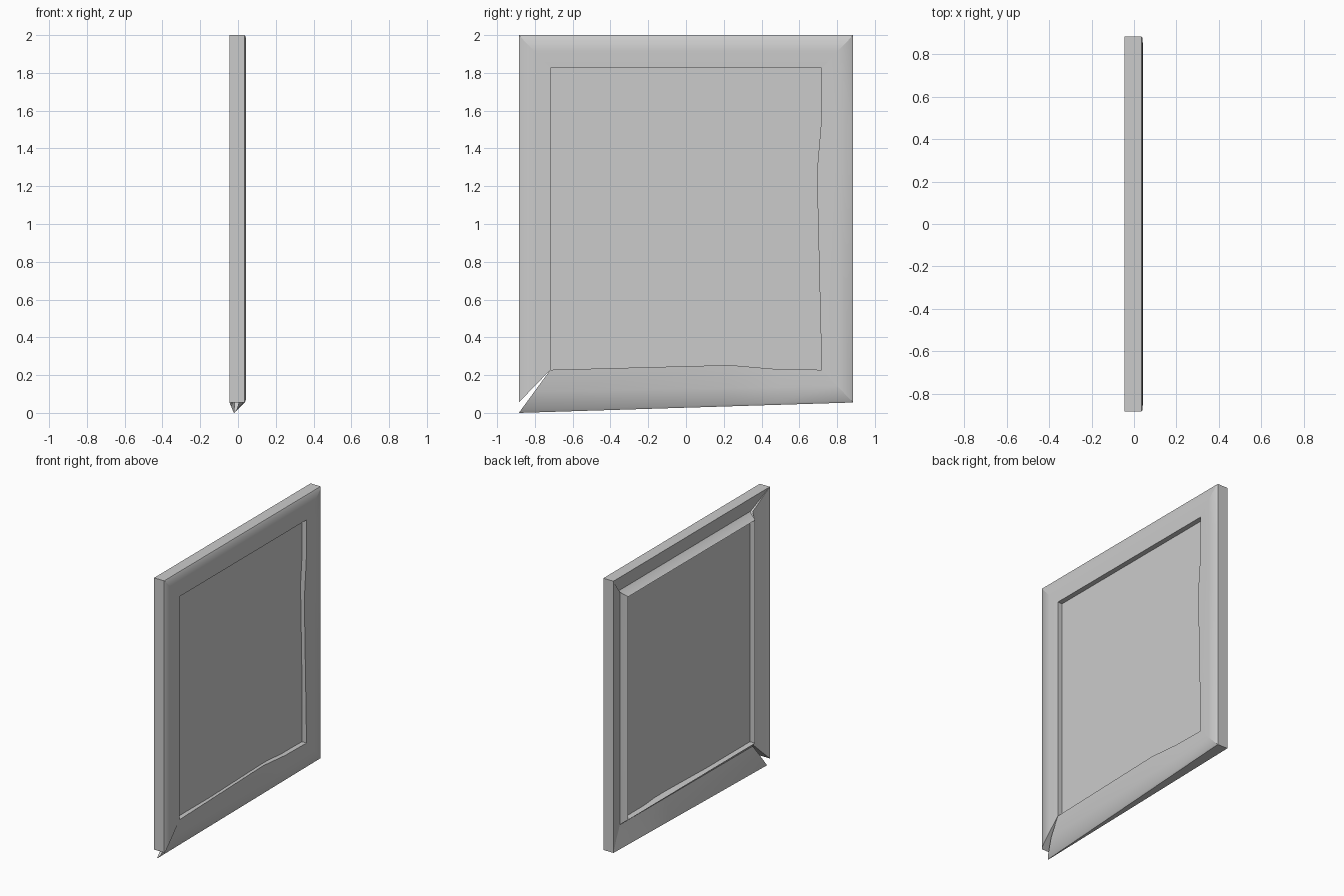
import bpy, bmesh
from math import radians

if "Cube" in bpy.data.objects:
    bpy.data.objects.remove(bpy.data.objects["Cube"])

# Moulding section: (fraction from outer to inner edge, x depth)
SECTION = [(0, -.045), (0, .035), (.06, .041), (.5, .042), (1, .04),
           (1, -.045), (.86, -.012), (.8, -.002), (.4, -.022)]
TOP = SECTION[:6] + [(.86, .005), (.8, .015), (.4, -.015)]
# Twisted, wedge-shaped end of the bottom rail
WEDGE = [(0, -.022), (0, -.018), (.08, -.005), (.5, .026), (1, .04),
         (1, -.045), (.86, -.012), (.8, -.002), (.4, -.015)]
FRONT_LIP = 4


def rail(name, stations):
    """Loft a section along stations: (outer yz, inner yz, front lip bulge, section)."""
    bm = bmesh.new()
    rings = []
    for (oy, oz), (iy, iz), bulge, section in stations:
        ring = []
        for k, (t, x) in enumerate(section):
            if k == FRONT_LIP:
                t *= 1 + bulge
            ring.append(bm.verts.new((x, oy + (iy - oy) * t, oz + (iz - oz) * t)))
        rings.append(ring)
    n = len(SECTION)
    for a, b in zip(rings, rings[1:]):
        for k in range(n):
            bm.faces.new((a[k], a[(k + 1) % n], b[(k + 1) % n], b[k]))
    bm.faces.new(rings[0])
    bm.faces.new(rings[-1])
    bmesh.ops.recalc_face_normals(bm, faces=bm.faces)
    me = bpy.data.meshes.new(name)
    bm.to_mesh(me)
    bm.free()
    ob = bpy.data.objects.new(name, me)
    bpy.context.collection.objects.link(ob)
    bpy.context.view_layer.objects.active = ob
    ob.select_set(True)
    bpy.ops.object.shade_smooth_by_angle(angle=radians(40))
    ob.select_set(False)


Y, YI = .885, .718      # outer and inner half widths
T, TI = 2.0, 1.825      # top outer and inner heights
B, BI = .055, .228      # bottom outer and inner heights

# Four mitred rails
rail("top_rail", [((-Y, T), (-YI, TI), 0, TOP), ((Y, T), (YI, TI), 0, TOP)])
rail("left_rail", [((-Y, B), (-YI, BI), 0, SECTION), ((-Y, T), (-YI, TI), 0, SECTION)])
rail("right_rail", [((Y, B), (YI, BI), 0, SECTION),
                    ((Y, 1.27), (YI, 1.27), .15, SECTION),
                    ((Y, 1.53), (YI, 1.53), .02, SECTION),
                    ((Y, T), (YI, TI), 0, SECTION)])


def lerp_section(f):
    return [(a[0] + (b[0] - a[0]) * f, a[1] + (b[1] - a[1]) * f)
            for a, b in zip(WEDGE, SECTION)]


def bottom_station(y, bulge):
    f = (y + Y) / (2 * Y)
    return ((y, B * f), (y, BI), bulge, lerp_section(f))


rail("bottom_rail", [((-Y, 0), (-YI, BI), 0, WEDGE),
                     bottom_station(.23, .13),
                     bottom_station(.48, .02),
                     ((Y, B), (YI, BI), 0, SECTION)])

# Thin picture panel set inside the rails
bpy.ops.mesh.primitive_cube_add(size=1, location=(0, 0, (TI + BI) / 2))
panel = bpy.context.object
panel.name = "panel"
panel.scale = (.008, 2 * YI + .01, TI - BI + .01)
